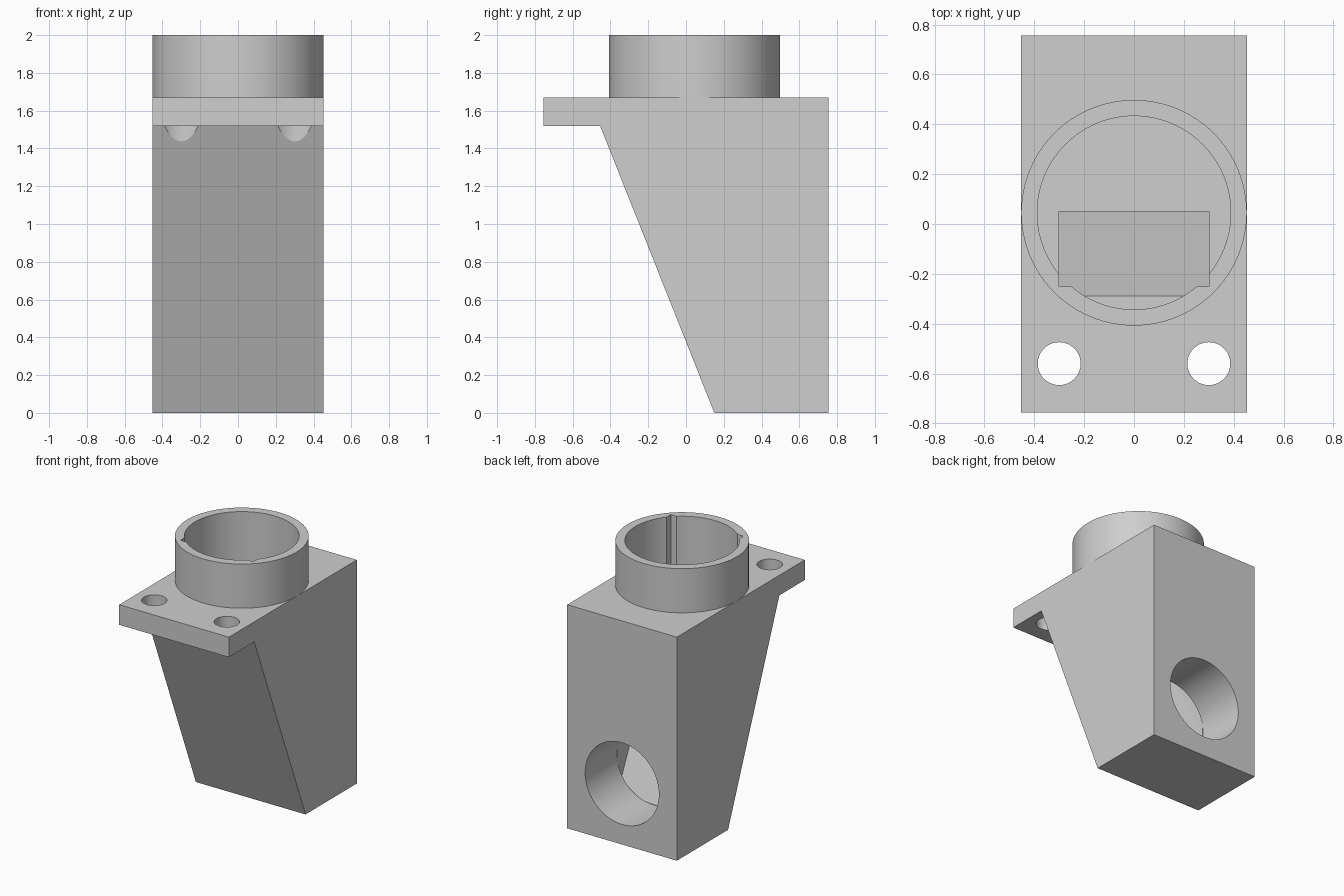
import bpy
import bmesh
import math
from mathutils import Matrix

cube = bpy.data.objects.get("Cube")
if cube:
    bpy.data.objects.remove(cube, do_unlink=True)

HALF_W = 0.453     # half width of the housing
TOP = 1.67         # top of the mounting flange
UNDER = 1.52       # underside of the flange
AXIS_Y = 0.045     # centre of the top collar

grey = bpy.data.materials.new("plain_grey")
grey.use_nodes = True
colour = (0.62, 0.62, 0.62, 1)
grey.diffuse_color = colour
grey.node_tree.nodes["Principled BSDF"].inputs["Base Color"].default_value = colour


def make_object(name, bm):
    bmesh.ops.recalc_face_normals(bm, faces=bm.faces)
    mesh = bpy.data.meshes.new(name)
    bm.to_mesh(mesh)
    bm.free()
    mesh.materials.append(grey)
    obj = bpy.data.objects.new(name, mesh)
    bpy.context.collection.objects.link(obj)
    return obj


def prism(name, profile, half_width):
    """Side profile (y, z) extruded across x."""
    bm = bmesh.new()
    face = bm.faces.new([bm.verts.new((-half_width, y, z)) for y, z in profile])
    side = bmesh.ops.extrude_face_region(bm, geom=[face])["geom"]
    verts = [v for v in side if isinstance(v, bmesh.types.BMVert)]
    bmesh.ops.translate(bm, verts=verts, vec=(2 * half_width, 0, 0))
    return make_object(name, bm)


def cylinder(name, radius, length, centre, along_y=False, sides=96):
    bm = bmesh.new()
    matrix = Matrix.Translation(centre)
    if along_y:
        matrix = matrix @ Matrix.Rotation(math.pi / 2, 4, "X")
    bmesh.ops.create_cone(bm, cap_ends=True, segments=sides, radius1=radius,
                          radius2=radius, depth=length, matrix=matrix)
    return make_object(name, bm)


def combine(target, tool, operation="DIFFERENCE"):
    mod = target.modifiers.new("cut", "BOOLEAN")
    mod.operation = operation
    mod.solver = "EXACT"
    mod.object = tool
    bpy.context.view_layer.objects.active = target
    bpy.ops.object.modifier_apply(modifier=mod.name)
    bpy.data.objects.remove(tool, do_unlink=True)


# Tapered housing with its overhanging front flange
housing = prism("duct_housing", [(0.15, 0), (0.755, 0), (0.755, TOP), (-0.755, TOP),
                                 (-0.755, UNDER), (-0.455, UNDER)], HALF_W)

# Round collar on top
collar = cylinder("collar", HALF_W - 0.0005, 0.4, (0, AXIS_Y, 1.8))
combine(housing, collar, "UNION")

# Screw holes, with clearance for the heads under the flange
for side in (-1, 1):
    x = 0.3 * side
    combine(housing, cylinder("screw_hole", 0.086, 0.5, (x, -0.56, TOP), sides=48))
    combine(housing, cylinder("head_clearance", 0.138, 0.4, (x, -0.56, UNDER - 0.2), sides=48))

# Top and rear pipe sockets
combine(housing, cylinder("top_socket", 0.388, 0.5, (0, AXIS_Y, 1.87)))
combine(housing, cylinder("rear_socket", 0.305, 0.5, (0, 0.628, 0.455), along_y=True))

# Sloping inner duct joining both sockets, with its straight upper slot
combine(housing, prism("inner_duct", [(-0.25, 2.1), (0.05, 2.1), (0.05, 1.62), (0.38, 0.76),
                                      (0.38, 0.155), (-0.215, 1.45), (-0.25, 1.53)], 0.3))

# Rounded lead-in at the front of the top socket
lead_in = cylinder("lead_in", 0.388, 0.6, (0, AXIS_Y, 1.6))
combine(lead_in, prism("lead_in_limit", [(-0.36, 1.78), (-0.215, 1.45), (0.04, 1.45),
                                         (0.04, 1.78)], 0.299), "INTERSECT")
combine(housing, lead_in)

# Smooth the round walls and keep the edges crisp
bpy.ops.object.select_all(action="DESELECT")
housing.select_set(True)
bpy.context.view_layer.objects.active = housing
bpy.ops.object.shade_smooth_by_angle(angle=math.radians(20))
